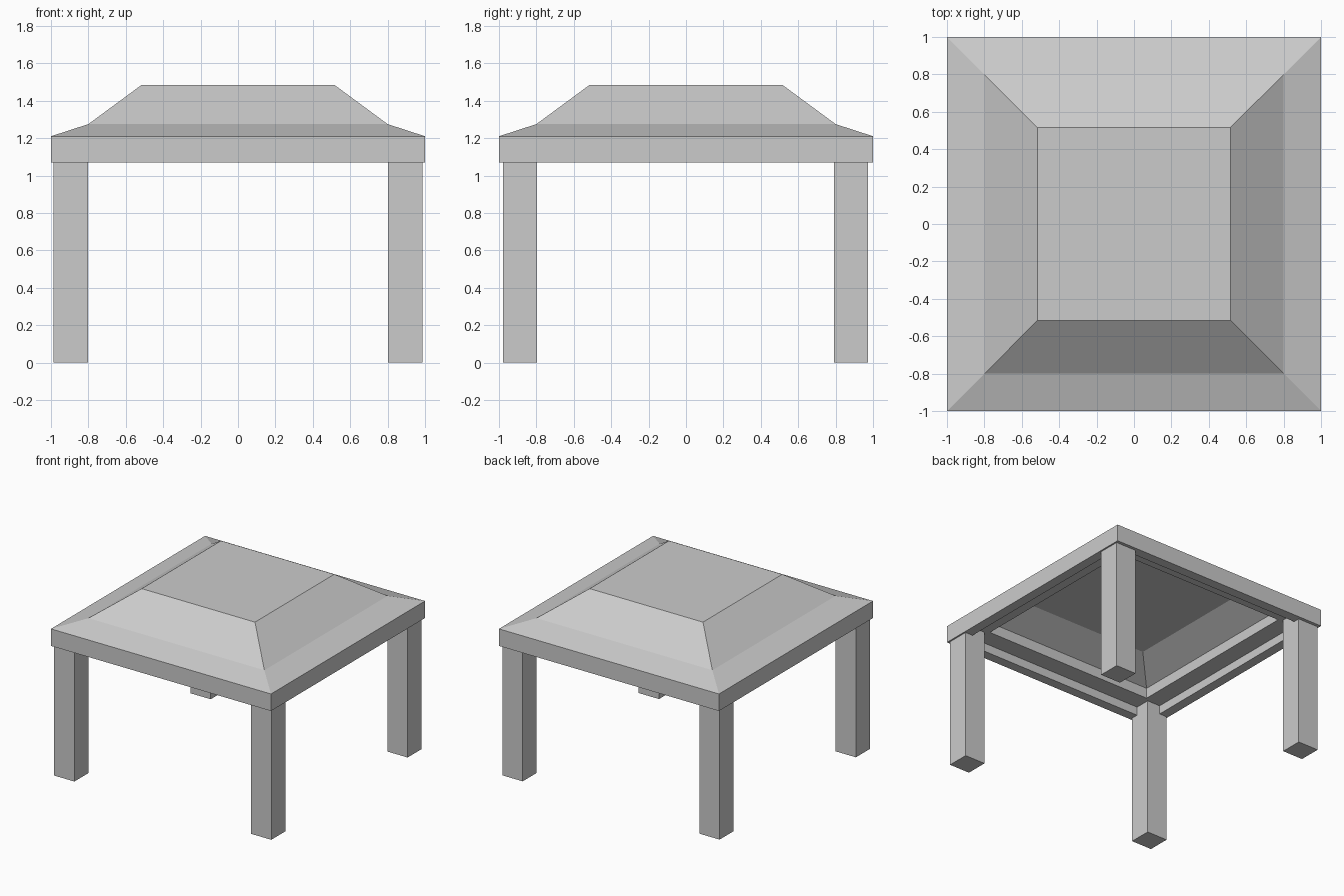
import bpy, bmesh

if "Cube" in bpy.data.objects:
    bpy.data.objects.remove(bpy.data.objects["Cube"])

def square_rings(name, profile):
    """Sweep a (half width, height) profile around a square; cap both ends."""
    bm = bmesh.new()
    rings = [[bm.verts.new((sx * d, sy * d, z))
              for sx, sy in ((-1, -1), (1, -1), (1, 1), (-1, 1))]
             for d, z in profile]
    for a, b in zip(rings, rings[1:]):
        for i in range(4):
            j = (i + 1) % 4
            bm.faces.new((a[i], a[j], b[j], b[i]))
    bm.faces.new(rings[0])
    bm.faces.new(rings[-1])
    bmesh.ops.recalc_face_normals(bm, faces=bm.faces)
    mesh = bpy.data.meshes.new(name)
    bm.to_mesh(mesh)
    bm.free()
    obj = bpy.data.objects.new(name, mesh)
    bpy.context.collection.objects.link(obj)
    return obj

def box(name, center, size):
    bpy.ops.mesh.primitive_cube_add(size=1, location=center)
    obj = bpy.context.object
    obj.name = name
    obj.scale = size
    return obj

# Hollow hipped roof: flat ceiling, stepped soffit, fascia, flared slopes, flat top
square_rings("roof", [
    (0.54, 1.355), (0.77, 1.225), (0.77, 1.14), (0.92, 1.14), (0.92, 1.07),
    (1.0, 1.07), (1.0, 1.21), (0.80, 1.275), (0.515, 1.485)])

# Four square posts reaching up to the soffit
for side, x in (("left", -0.895), ("right", 0.895)):
    for end, y in (("front", -0.887), ("back", 0.883)):
        box(f"{end}_{side}_post", (x, y, 0.57), (0.185, 0.182, 1.14))
